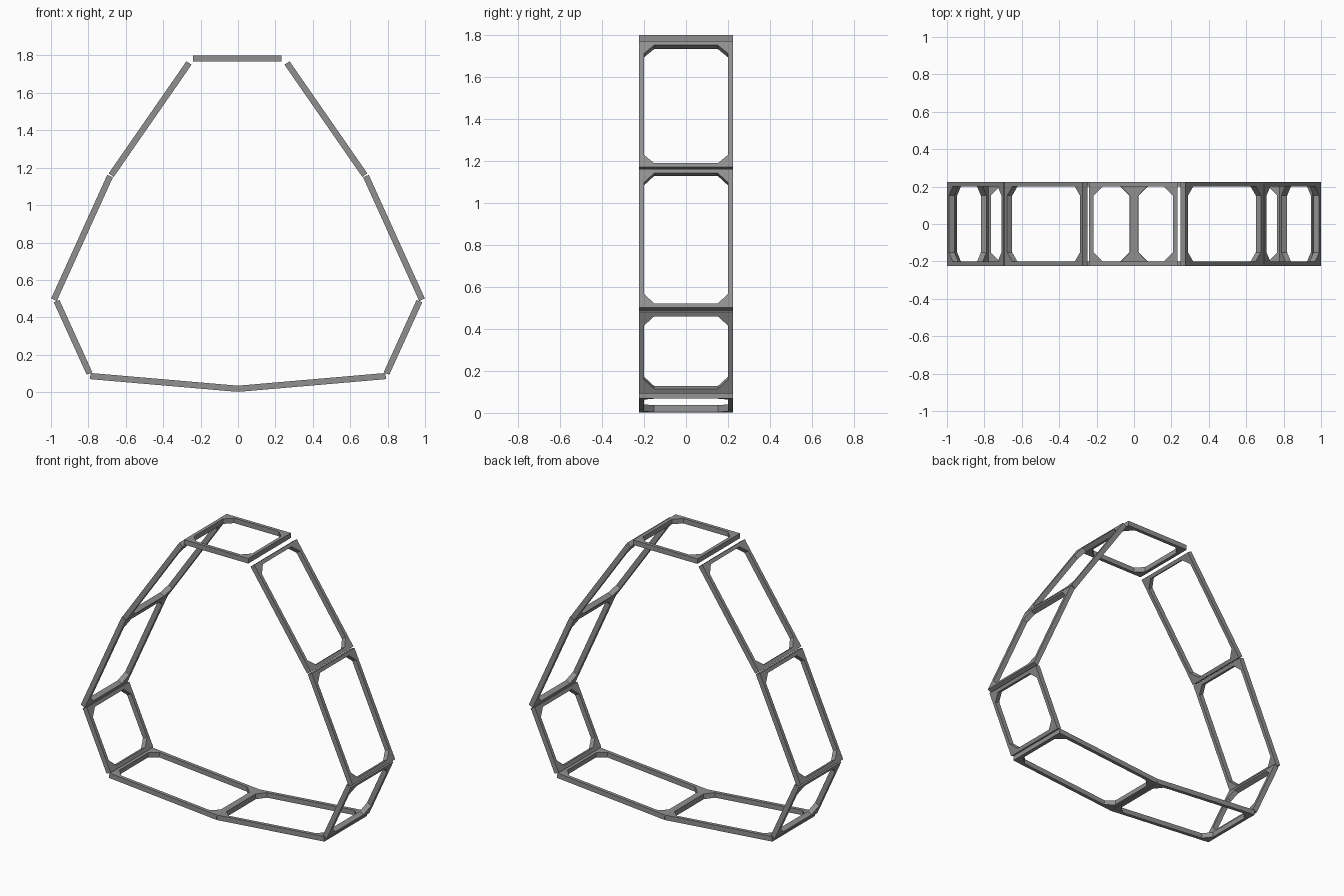
import bpy, bmesh
from mathutils import Vector

if "Cube" in bpy.data.objects:
    bpy.data.objects.remove(bpy.data.objects["Cube"])

W, T = 0.447, 0.033      # panel depth along y, panel thickness
BAR, CUT = 0.023, 0.049  # bar width, corner gusset size

# dark grey metal
dark = bpy.data.materials.new("dark_grey")
dark.diffuse_color = (0.28, 0.28, 0.28, 1)
dark.use_nodes = True
dark.node_tree.nodes["Principled BSDF"].inputs["Base Color"].default_value = dark.diffuse_color


def frame(name, a, b):
    """Flat rectangular frame with an octagonal opening, running from a to b in the xz plane."""
    a, b = Vector((a[0], 0, a[1])), Vector((b[0], 0, b[1]))
    u, v = (b - a).normalized(), Vector((0, 1, 0))
    n, mid = u.cross(v), (a + b) / 2
    hx, hy = (b - a).length / 2, W / 2
    ix, iy = hx - BAR, hy - BAR
    outer = [(hx, hy), (-hx, hy), (-hx, -hy), (hx, -hy)]
    inner = [(ix, iy - CUT), (ix - CUT, iy), (CUT - ix, iy), (-ix, iy - CUT),
             (-ix, CUT - iy), (CUT - ix, -iy), (ix - CUT, -iy), (ix, CUT - iy)]
    bm = bmesh.new()

    def layer(pts, h):
        return [bm.verts.new(mid + u * x + v * y + n * h) for x, y in pts]

    o0, o1 = layer(outer, -T / 2), layer(outer, T / 2)
    i0, i1 = layer(inner, -T / 2), layer(inner, T / 2)
    # top and bottom faces: corner triangles and side quads
    for o, i in ((o0, i0), (o1, i1)):
        for k in range(4):
            bm.faces.new((o[k], i[2 * k + 1], i[2 * k]))
            bm.faces.new((o[k], o[(k + 1) % 4], i[(2 * k + 2) % 8], i[2 * k + 1]))
    # outer and inner walls
    for lo, hi in ((o0, o1), (i0, i1)):
        for k in range(len(lo)):
            j = (k + 1) % len(lo)
            bm.faces.new((lo[k], lo[j], hi[j], hi[k]))
    bmesh.ops.recalc_face_normals(bm, faces=bm.faces)
    me = bpy.data.meshes.new(name)
    bm.to_mesh(me)
    bm.free()
    me.materials.append(dark)
    bpy.context.collection.objects.link(bpy.data.objects.new(name, me))


# top panel
frame("top_frame", (-0.24, 1.783), (0.232, 1.783))

# mirrored side and bottom panels
panels = {
    "upper_frame": ((0.262, 1.76), (0.678, 1.16)),
    "middle_frame": ((0.684, 1.155), (0.984, 0.494)),
    "lower_frame": ((0.97, 0.487), (0.794, 0.10)),
    "bottom_frame": ((0.79, 0.086), (0.001, 0.018)),
}
for name, (a, b) in panels.items():
    for side, s in (("right", 1), ("left", -1)):
        frame(f"{side}_{name}", (s * a[0], a[1]), (s * b[0], b[1]))
